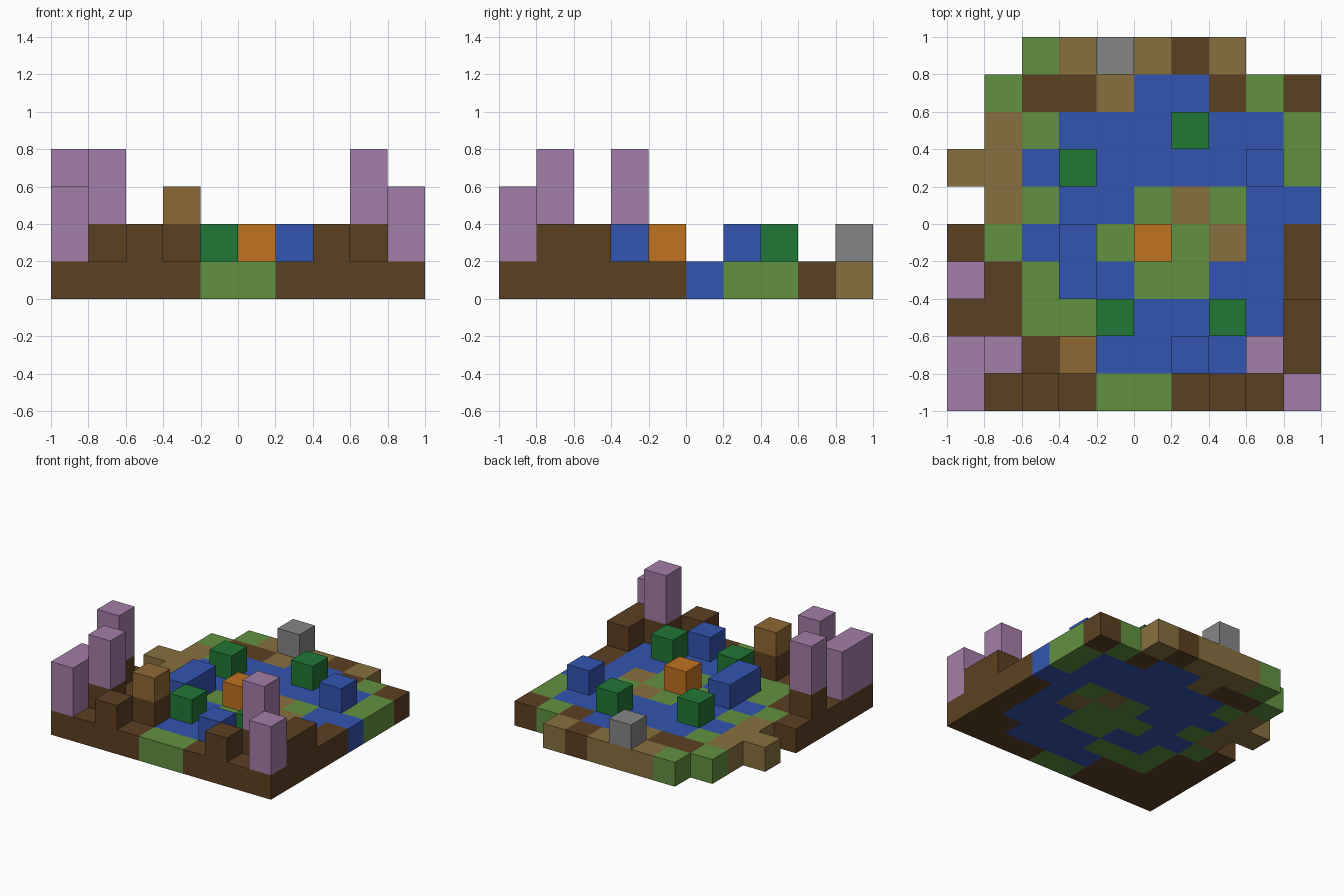
import bpy
import bmesh
from mathutils import Vector

cube = bpy.data.objects.get("Cube")
if cube:
    bpy.data.objects.remove(cube, do_unlink=True)

CELL = 0.2

# part name -> sRGB colour
COLOURS = {
    "soil": "5C4022", "grass": "619141", "water": "3355B1",
    "sand": "87703F", "bush": "217735", "lantern": "C17221",
    "trunk": "8F6934", "stone": "868686", "blossom": "A47EA8",
}


def linear(code):
    rgb = [int(code[i:i + 2], 16) / 255 for i in (0, 2, 4)]
    return [c / 12.92 if c <= 0.04045 else ((c + 0.055) / 1.055) ** 2.4 for c in rgb] + [1.0]


def make_material(name, code):
    mat = bpy.data.materials.new(name)
    mat.use_nodes = True
    colour = linear(code)
    mat.diffuse_color = colour
    bsdf = next(n for n in mat.node_tree.nodes if n.type == "BSDF_PRINCIPLED")
    bsdf.inputs["Base Color"].default_value = colour
    bsdf.inputs["Roughness"].default_value = 0.9
    return mat


# Ground layer, back row first: letters are part initials, dots are gaps
GROUND = [
    "..gsssbs..",
    ".gbbswwbgb",
    ".sgwwwwwwg",
    "sswwwwwwwg",
    ".sgwwgsgww",
    "bgwwgggswb",
    "bbgwwggwwb",
    "bbgggwwwwb",
    "bbbbwwwwbb",
    "bbbbggbbbb",
]
LETTERS = {"b": "soil", "g": "grass", "w": "water", "s": "sand"}

blocks = {}
for row, line in enumerate(reversed(GROUND)):
    for col, letter in enumerate(line):
        if letter in LETTERS:
            blocks[col, row, 0] = LETTERS[letter]


def stack(part, base, height, *cells):
    """Pile blocks of one part on the given ground cells."""
    for col, row in cells:
        for level in range(base, base + height):
            blocks[col, row, level] = part


# Raised soil mounds and water blocks
stack("soil", 1, 1, (2, 0), (7, 0), (1, 1), (3, 1), (8, 1), (9, 1), (9, 2), (0, 3))
stack("water", 1, 1, (6, 1), (3, 3), (3, 4), (8, 6))
# Blossom columns, tall ones standing on mounds
stack("blossom", 1, 2, (0, 0), (0, 1), (9, 0))
stack("blossom", 2, 2, (1, 1), (8, 1), (0, 3))
# Single blocks
stack("bush", 1, 1, (4, 2), (7, 2), (3, 6), (6, 7))
stack("lantern", 1, 1, (5, 4))
stack("trunk", 2, 1, (3, 1))
stack("stone", 1, 1, (4, 9))


def build_part(part, material):
    """Join the outer block faces of one part into a single mesh."""
    bm = bmesh.new()
    for cell, kind in blocks.items():
        if kind != part:
            continue
        centre = (Vector(cell) + Vector((0.5, 0.5, 0.5))) * CELL - Vector((1, 1, 0))
        for axis in range(3):
            for sign in (-1, 1):
                step = Vector((0, 0, 0))
                step[axis] = sign
                if tuple(int(a + b) for a, b in zip(cell, step)) in blocks:
                    continue
                u, v = Vector((0, 0, 0)), Vector((0, 0, 0))
                u[(axis + 1) % 3] = 1
                v[(axis + 2) % 3] = sign
                corners = (-u - v, u - v, u + v, v - u)
                bm.faces.new([bm.verts.new(centre + (step + c) * CELL / 2) for c in corners])
    bmesh.ops.remove_doubles(bm, verts=bm.verts, dist=0.001)
    mesh = bpy.data.meshes.new(part)
    bm.to_mesh(mesh)
    bm.free()
    mesh.materials.append(material)
    bpy.context.collection.objects.link(bpy.data.objects.new(part, mesh))


for part, code in COLOURS.items():
    build_part(part, make_material(part + " colour", code))
